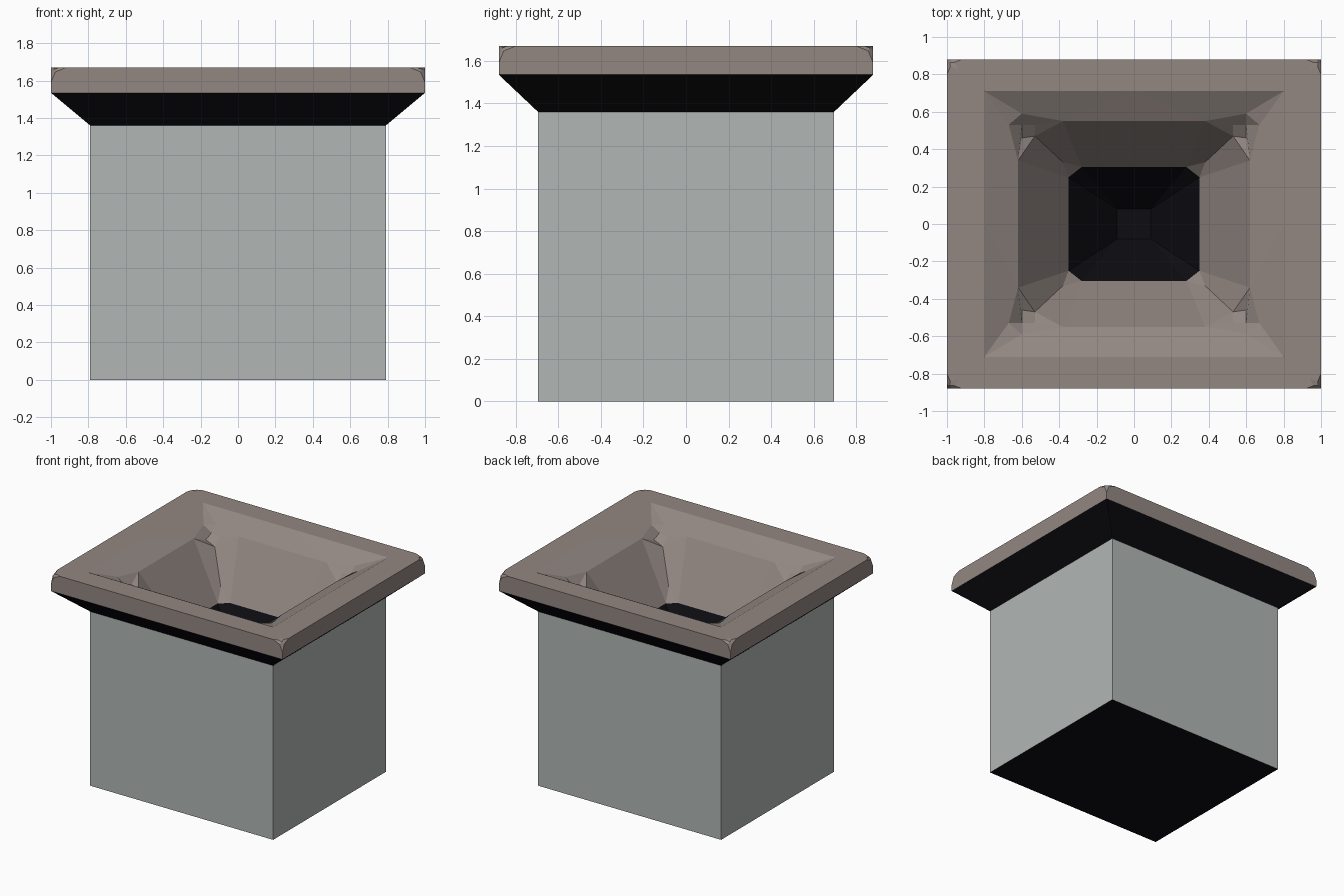
import bpy, bmesh

if "Cube" in bpy.data.objects:
    bpy.data.objects.remove(bpy.data.objects["Cube"])


def material(name, rgb):
    m = bpy.data.materials.new(name)
    m.diffuse_color = (*rgb, 1)
    m.use_nodes = True
    m.node_tree.nodes["Principled BSDF"].inputs["Base Color"].default_value = m.diffuse_color
    return m


brown = material("warm_stone", (0.29, 0.245, 0.225))
grey = material("pale_grey", (0.44, 0.47, 0.455))
dark = material("near_black", (0.004, 0.004, 0.006))


def build(name, verts, faces, mat, mirror=False, clip=None, flip=False):
    bm = bmesh.new()
    vs = [bm.verts.new(v) for v in verts]
    for f in faces:
        bm.faces.new([vs[i] for i in f])
    if flip:
        bmesh.ops.reverse_faces(bm, faces=bm.faces[:])
    if clip is not None:
        bmesh.ops.bevel(bm, geom=[vs[clip]], offset=0.08, segments=2,
                        profile=0.5, affect='VERTICES')
    mesh = bpy.data.meshes.new(name)
    bm.to_mesh(mesh)
    bm.free()
    mesh.materials.append(mat)
    ob = bpy.data.objects.new(name, mesh)
    bpy.context.collection.objects.link(ob)
    if mirror:
        mod = ob.modifiers.new("mirror", 'MIRROR')
        mod.use_axis = (True, True, False)
        mod.merge_threshold = 0.0005
    return ob


def rect(x, y, z):
    return [(-x, -y, z), (x, -y, z), (x, y, z), (-x, y, z)]


SIDES = [(i, (i + 1) % 4, (i + 1) % 4 + 4, i + 4) for i in range(4)]

# Body walls, dark base plate and flared collar
build("body", rect(.79, .695, 0) + rect(.79, .695, 1.36), SIDES, grey)
build("base_plate", rect(.79, .695, 0), [(3, 2, 1, 0)], dark)
build("flared_collar", rect(.79, .695, 1.36) + rect(1, .88, 1.535), SIDES, dark)

# One quarter of the rim and hollow, mirrored across x and y
rim_points = [
    (1, 0, 1.535), (1, .88, 1.535), (0, .88, 1.535),
    (1, 0, 1.67), (1, .88, 1.67), (0, .88, 1.67),
    (.8, 0, 1.67), (.8, .71, 1.67), (0, .71, 1.67),
    (.62, 0, 1.58), (.62, .34, 1.58), (.6, .46, 1.53), (.6, .53, 1.557),
    (.53, .53, 1.545), (.38, .55, 1.58), (0, .55, 1.58),
    (.53, .47, 1.49), (.38, .33, 1.27),
    (.35, 0, 1.18), (.35, .25, 1.18), (.28, .305, 1.18), (0, .305, 1.18),
    (.67, .53, 1.60), (.6, .59, 1.60)]
rim_faces = [
    (0, 1, 4, 3), (1, 2, 5, 4),                       # outer band
    (3, 4, 7, 6), (4, 5, 8, 7),                       # flat top
    (6, 7, 22, 10), (6, 10, 9), (7, 23, 22),          # inner bevel
    (7, 8, 14, 23), (8, 15, 14),
    (10, 22, 12, 11), (22, 23, 12), (23, 14, 13, 12),
    (11, 12, 13, 16),                                 # corner notch
    (9, 10, 19, 18), (10, 11, 16), (10, 16, 17, 19),  # side wall
    (14, 15, 21, 20), (13, 14, 16), (16, 14, 20, 17),  # end wall
    (17, 20, 19)]
build("rim_and_hollow", rim_points, rim_faces, brown, mirror=True, clip=4)

# Dark pit below the hollow
pit_points = [(.35, 0, 1.18), (.35, .25, 1.18), (.28, .305, 1.18), (0, .305, 1.18),
              (.09, 0, .86), (.09, .08, .86), (0, .08, .86), (0, 0, .86)]
build("pit", pit_points, [(0, 1, 5, 4), (1, 2, 5), (2, 3, 6, 5), (4, 5, 6, 7)],
      dark, mirror=True)
